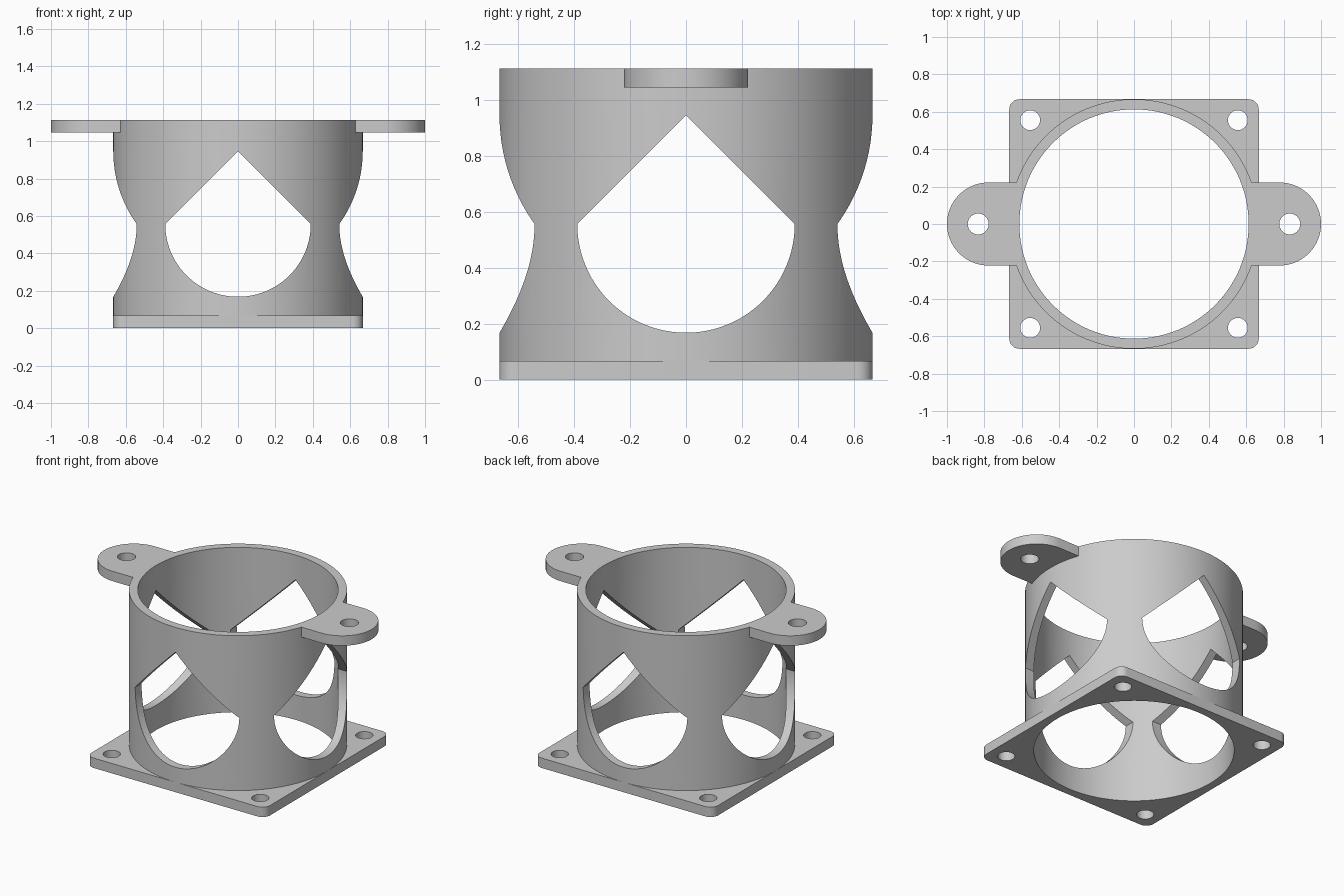
import bpy, bmesh
from math import pi, sin, cos, asin, radians
from mathutils import Matrix

if "Cube" in bpy.data.objects:
    bpy.data.objects.remove(bpy.data.objects["Cube"], do_unlink=True)

HALF = 0.667      # tube radius and half the plate width
BORE = 0.613
THICK = 0.067     # plate and ear thickness
HEIGHT = 1.113

grey = bpy.data.materials.new("plain grey")
grey.use_nodes = True
grey.diffuse_color = (0.6, 0.6, 0.6, 1)
grey.node_tree.nodes["Principled BSDF"].inputs["Base Color"].default_value = (0.6, 0.6, 0.6, 1)


def arc(cx, cy, r, start, end, steps):
    return [(cx + r * cos(start + (end - start) * i / steps),
             cy + r * sin(start + (end - start) * i / steps)) for i in range(steps + 1)]


def circle(cx, cy, r, steps):
    return arc(cx, cy, r, 0, 2 * pi, steps)[:-1]


def prism(name, outline, low, high, matrix=Matrix()):
    """Extrude a flat outline from low to high, then place it."""
    bm = bmesh.new()
    face = bm.faces.new([bm.verts.new((x, y, low)) for x, y in outline])
    top = bmesh.ops.extrude_face_region(bm, geom=[face])["geom"]
    bmesh.ops.translate(bm, vec=(0, 0, high - low),
                        verts=[v for v in top if isinstance(v, bmesh.types.BMVert)])
    bmesh.ops.recalc_face_normals(bm, faces=bm.faces)
    bm.transform(matrix)
    mesh = bpy.data.meshes.new(name)
    bm.to_mesh(mesh)
    bm.free()
    mesh.materials.append(grey)
    obj = bpy.data.objects.new(name, mesh)
    bpy.context.collection.objects.link(obj)
    return obj


def select(obj):
    bpy.ops.object.select_all(action='DESELECT')
    obj.select_set(True)
    bpy.context.view_layer.objects.active = obj


def cut(obj, outline, low, high, matrix=Matrix()):
    cutter = prism("cutter", outline, low, high, matrix)
    cutter.hide_render = True
    mod = obj.modifiers.new("cut", 'BOOLEAN')
    mod.operation, mod.solver, mod.object = 'DIFFERENCE', 'EXACT', cutter
    select(obj)
    bpy.ops.object.modifier_apply(modifier=mod.name)
    bpy.data.objects.remove(cutter, do_unlink=True)


def finish(obj):
    select(obj)
    bpy.ops.object.shade_smooth_by_angle(angle=radians(25))


# Tube with four openings: round below, pointed above
tube = prism("tube", circle(0, 0, HALF, 128), THICK, HEIGHT)
cut(tube, circle(0, 0, BORE, 128), -1, 2)
opening = arc(0, 0.557, 0.389, pi, 2 * pi, 48) + [(0, 0.946)]
upright = Matrix.Rotation(pi / 2, 4, 'X')
for turn in (0, pi / 2):
    cut(tube, opening, -1, 1, Matrix.Rotation(turn, 4, 'Z') @ upright)
finish(tube)

# Square base plate with rounded corners, bore and corner holes
radius = 0.055
c = HALF - radius
corners = []
for i, (sx, sy) in enumerate([(1, 1), (-1, 1), (-1, -1), (1, -1)]):
    corners += arc(sx * c, sy * c, radius, i * pi / 2, (i + 1) * pi / 2, 8)
plate = prism("base_plate", corners, 0, THICK)
cut(plate, circle(0, 0, BORE, 128), -1, 1)
for sx in (-1, 1):
    for sy in (-1, 1):
        cut(plate, circle(sx * 0.555, sy * 0.555, 0.053, 32), -1, 1)
finish(plate)

# Mounting ears at the rim, hugging the tube wall
width = 0.222
lean = asin(width / HALF)
ear_outline = arc(1 - width, 0, width, -pi / 2, pi / 2, 32) + arc(0, 0, HALF - 0.002, lean, -lean, 14)
for side, turn in (("left", 0), ("right", pi)):
    ear = prism(side + "_ear", ear_outline, HEIGHT - THICK, HEIGHT, Matrix.Rotation(turn, 4, 'Z'))
    spot = 0.833 * cos(turn)
    cut(ear, circle(spot, 0, 0.056, 32), 0, 2)
    finish(ear)
